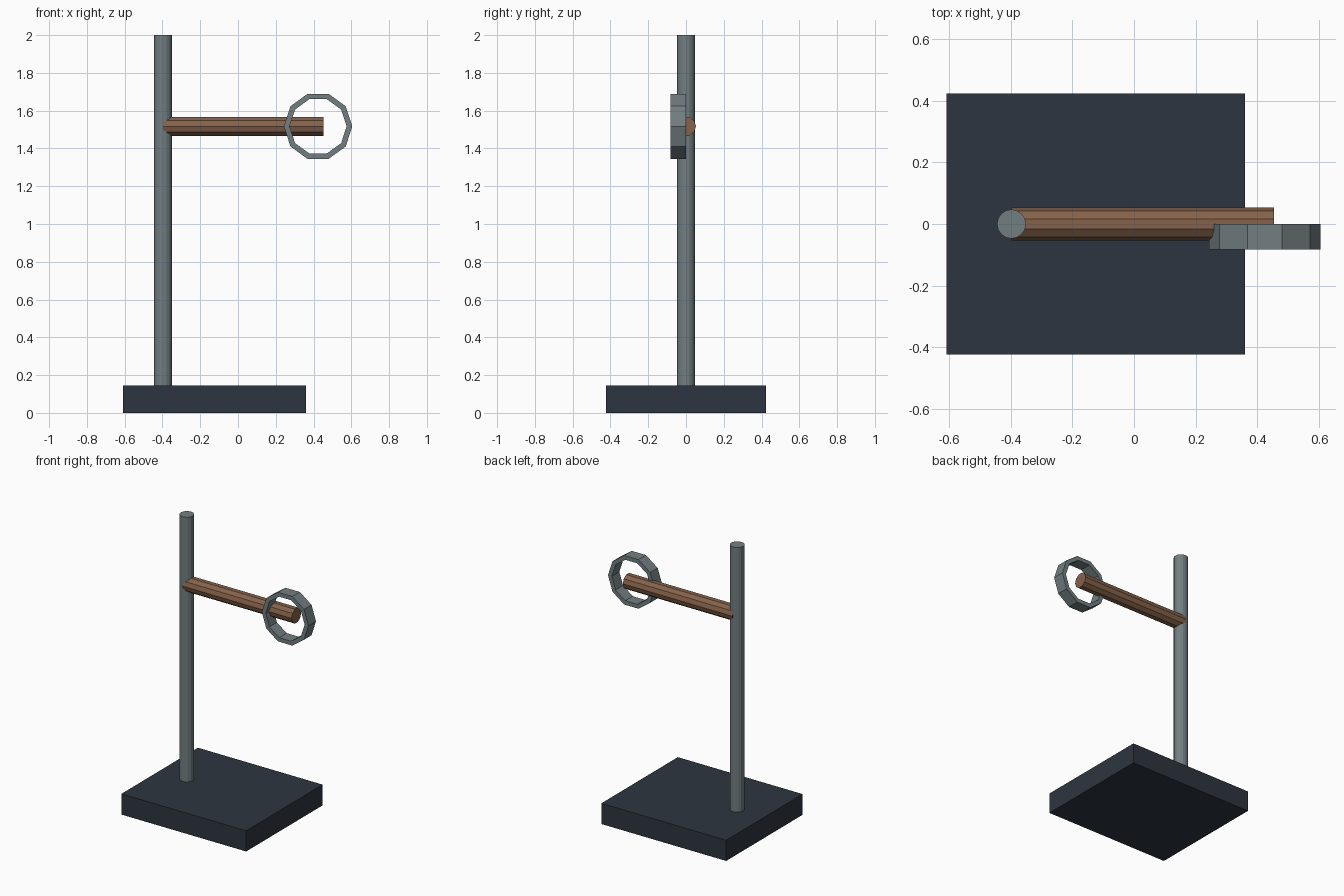
import bpy
import bmesh
from math import pi
from mathutils import Matrix, Vector

cube = bpy.data.objects.get("Cube")
if cube:
    bpy.data.objects.remove(cube, do_unlink=True)


def material(name, rgb):
    mat = bpy.data.materials.new(name)
    mat.use_nodes = True
    mat.diffuse_color = (*rgb, 1)
    mat.node_tree.nodes["Principled BSDF"].inputs["Base Color"].default_value = (*rgb, 1)
    return mat


def add_object(name, bm, mat):
    bmesh.ops.recalc_face_normals(bm, faces=bm.faces)
    mesh = bpy.data.meshes.new(name)
    bm.to_mesh(mesh)
    bm.free()
    mesh.materials.append(mat)
    obj = bpy.data.objects.new(name, mesh)
    bpy.context.collection.objects.link(obj)
    return obj


def rod(name, start, end, radius, sides, mat, spin=0):
    """Capped prism running from start to end."""
    start, end = Vector(start), Vector(end)
    axis = end - start
    turn = axis.to_track_quat("Z", "Y").to_matrix().to_4x4()
    bm = bmesh.new()
    bmesh.ops.create_cone(
        bm, cap_ends=True, segments=sides, radius1=radius, radius2=radius,
        depth=axis.length,
        matrix=Matrix.Translation((start + end) / 2) @ turn @ Matrix.Rotation(spin, 4, "Z"))
    return add_object(name, bm, mat)


def ring(name, center, outer, inner, front, back, sides, mat):
    """Flat-sided hoop around the y axis, spun from a rectangular section."""
    bm = bmesh.new()
    c = Vector(center)
    section = [bm.verts.new(c + Vector((r, y, 0)))
               for r, y in ((inner, front), (outer, front), (outer, back), (inner, back))]
    edges = [bm.edges.new((section[i], section[(i + 1) % 4])) for i in range(4)]
    bmesh.ops.spin(bm, geom=section + edges, cent=c, axis=(0, 1, 0),
                   angle=2 * pi, steps=sides, use_merge=True)
    bmesh.ops.remove_doubles(bm, verts=bm.verts, dist=0.0005)
    return add_object(name, bm, mat)


slate = material("dark slate", (0.027, 0.036, 0.050))
steel = material("grey steel", (0.168, 0.209, 0.220))
wood = material("brown wood", (0.235, 0.122, 0.069))

pole_x, arm_z = -0.397, 1.517

# Base slab
bm = bmesh.new()
bmesh.ops.create_cube(bm, size=1, matrix=Matrix.Translation((-0.124, 0, 0.0725))
                      @ Matrix.Diagonal((0.968, 0.847, 0.145, 1)))
add_object("base", bm, slate)

# Upright pole and the wooden arm starting at its axis
rod("pole", (pole_x, 0, 0.14), (pole_x, 0, 2), 0.047, 16, steel)
arm = rod("arm", (pole_x, 0, arm_z), (0.453, 0, arm_z), 0.053, 10, wood, pi / 2)

# Hoop in front of the arm's free end
ring("ring", (0.424, 0, arm_z), 0.181, 0.151, -0.083, 0, 10, steel)
